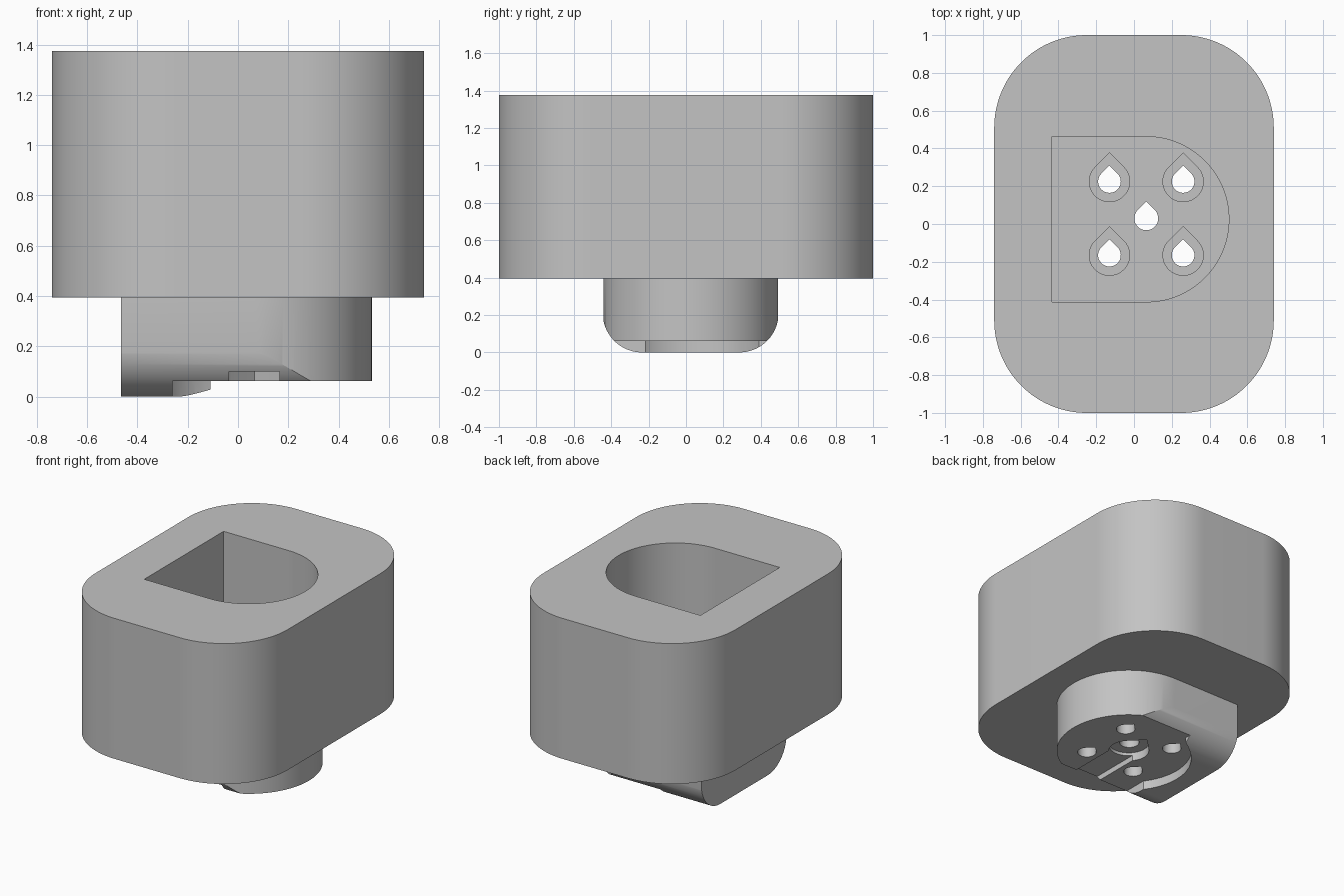
import bpy, bmesh
from math import sin, cos, pi, radians

if "Cube" in bpy.data.objects:
    bpy.data.objects.remove(bpy.data.objects["Cube"], do_unlink=True)

grey = bpy.data.materials.new("Grey plastic")
grey.use_nodes = True
colour = (0.55, 0.55, 0.55, 1)
grey.diffuse_color = colour
grey.node_tree.nodes["Principled BSDF"].inputs["Base Color"].default_value = colour

CX, CY = 0.065, 0.025      # shared centre of the plug, pocket and holes


def arc(x, y, r, start, end, n=32):
    return [(x + r * cos(radians(start + (end - start) * i / n)),
             y + r * sin(radians(start + (end - start) * i / n))) for i in range(n + 1)]


def prism(name, outline, low, high, axis="z"):
    """Extrude an outline along z, or a (y, z) outline along x."""
    place = (lambda a, b, c: (a, b, c)) if axis == "z" else (lambda a, b, c: (c, a, b))
    bm = bmesh.new()
    bottom = [bm.verts.new(place(a, b, low)) for a, b in outline]
    top = [bm.verts.new(place(a, b, high)) for a, b in outline]
    bm.faces.new(bottom[::-1])
    bm.faces.new(top)
    n = len(outline)
    for i in range(n):
        j = (i + 1) % n
        bm.faces.new((bottom[i], bottom[j], top[j], top[i]))
    bmesh.ops.recalc_face_normals(bm, faces=bm.faces)
    mesh = bpy.data.meshes.new(name)
    bm.to_mesh(mesh)
    bm.free()
    mesh.materials.append(grey)
    obj = bpy.data.objects.new(name, mesh)
    bpy.context.collection.objects.link(obj)
    return obj


def combine(target, tool, operation="DIFFERENCE"):
    tool.hide_render = True
    mod = target.modifiers.new(operation.title(), "BOOLEAN")
    mod.operation, mod.object, mod.solver = operation, tool, "EXACT"
    bpy.context.view_layer.objects.active = target
    bpy.ops.object.modifier_apply(modifier=mod.name)
    bpy.data.objects.remove(tool, do_unlink=True)


def rectangle(x0, y0, x1, y1):
    return [(x0, y0), (x1, y0), (x1, y1), (x0, y1)]


def d_shape(back, r):
    return [(back, CY - r)] + arc(CX, CY, r, -90, 90, 64) + [(back, CY + r)]


def teardrop(x, y, r):
    return arc(x, y, r, 135, 405) + [(x, y + r * 2 ** 0.5)]


# Main block with rounded corners
corners = [(0.25, 0.51, 0), (-0.25, 0.51, 90), (-0.25, -0.51, 180), (0.25, -0.51, 270)]
outline = [p for x, y, a in corners for p in arc(x, y, 0.49, a, a + 90)]
body = prism("socket_block", outline, 0.395, 1.375)

# Plug: D-shaped column with its long lower edges rounded
plug = prism("plug", d_shape(-0.465, 0.467), 0, 0.7)
r, half = 0.21, 0.48
lower = (arc(CY - half + 0.01 + r, r, r, 180, 270) + arc(CY + half - 0.01 - r, r, r, 270, 360)
         + [(CY + half, 0.8), (CY - half, 0.8)])
combine(plug, prism("rounding", lower, -1, 1, "x"), "INTERSECT")

# Stepped underside: round seat, open towards the front and the curved end
STEP = 0.062
combine(plug, prism("seat_cut", arc(CX, CY, 0.405, 0, 354, 59), -0.1, STEP))
combine(plug, prism("front_cut", rectangle(-0.26, -0.7, 0.8, CY - 0.1), -0.1, STEP))
combine(plug, prism("end_cut", rectangle(-0.11, -0.7, 0.8, 0.7), -0.1, STEP))

combine(body, plug, "UNION")

# D-shaped pocket from the top
combine(body, prism("pocket_cut", d_shape(-0.435, 0.4375), 0.22, 1.5))

# Keyhole slot on the underside
combine(body, prism("slot_cut", rectangle(CX - 0.1, -0.7, CX + 0.1, CY), -0.1, 0.1))
combine(body, prism("keyhole_cut", teardrop(CX, CY, 0.13), -0.1, 0.121))

# Teardrop holes: one central, four counterbored
combine(body, prism("centre_hole_cut", teardrop(CX, CY + 0.005, 0.063), -0.1, 0.5))
for sx in (-1, 1):
    for sy in (-1, 1):
        x, y = CX + sx * 0.195, CY + 0.005 + sy * 0.195
        combine(body, prism("hole_cut", teardrop(x, y, 0.06), -0.1, 0.5))
        combine(body, prism("counterbore_cut", teardrop(x, y, 0.107), 0.16, 0.5))

# Smooth curved walls, crisp edges
bpy.ops.object.select_all(action="DESELECT")
body.select_set(True)
bpy.context.view_layer.objects.active = body
bpy.ops.object.shade_smooth_by_angle(angle=radians(25))
